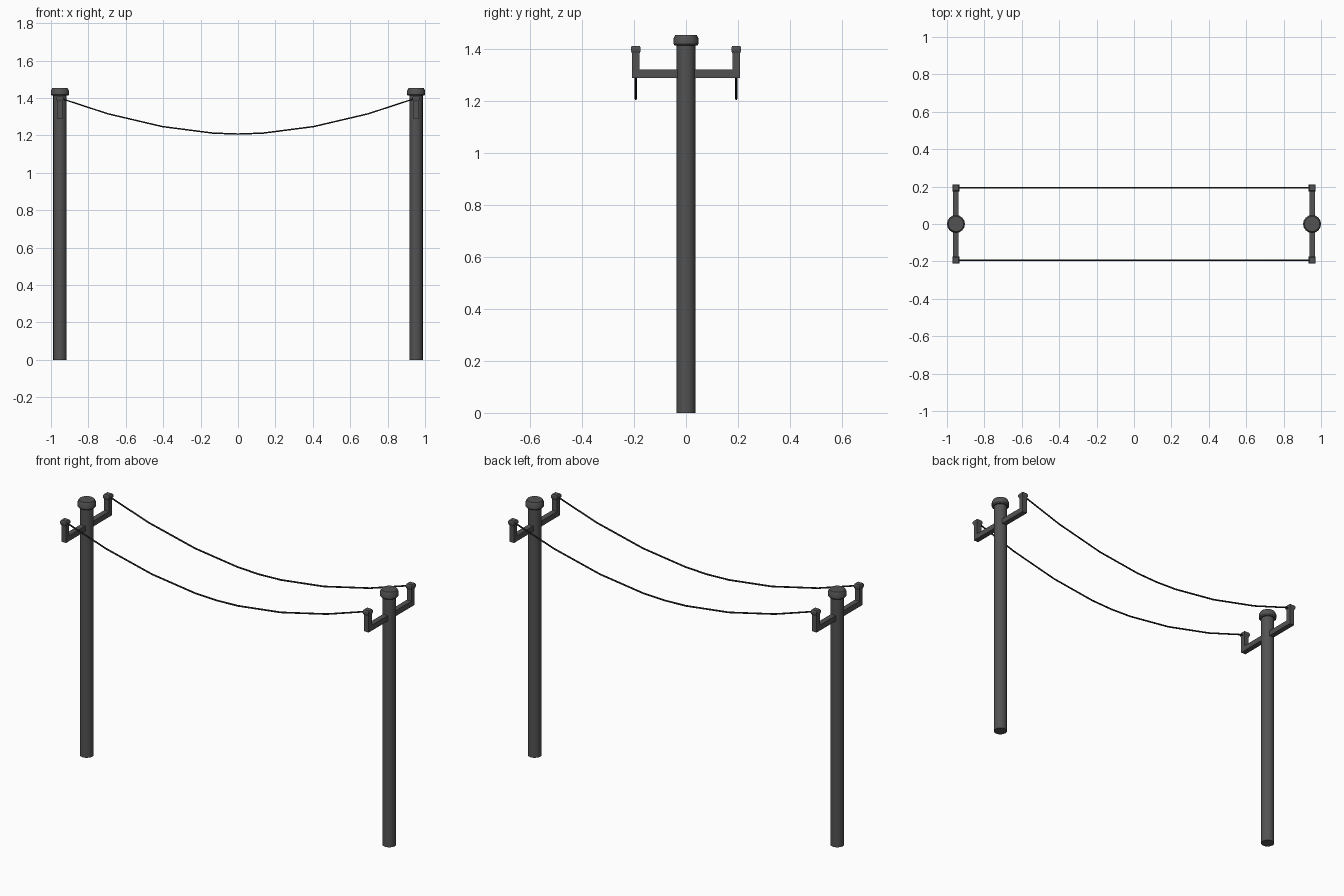
import bpy, bmesh, math

if "Cube" in bpy.data.objects:
    bpy.data.objects.remove(bpy.data.objects["Cube"])

def material(name, v):
    m = bpy.data.materials.new(name)
    m.diffuse_color = (v, v, v, 1)
    m.use_nodes = True
    m.node_tree.nodes["Principled BSDF"].inputs["Base Color"].default_value = m.diffuse_color
    return m

GREY = material("dark grey", 0.085)
BLACK = material("wire black", 0.025)
PX, WY = 0.952, 0.193   # pole x, wire y

def finish(bm, name, mat, smooth=False):
    bmesh.ops.recalc_face_normals(bm, faces=bm.faces)
    me = bpy.data.meshes.new(name)
    bm.to_mesh(me)
    bm.free()
    me.materials.append(mat)
    ob = bpy.data.objects.new(name, me)
    bpy.context.collection.objects.link(ob)
    if smooth:
        bpy.context.view_layer.objects.active = ob
        ob.select_set(True)
        bpy.ops.object.shade_smooth_by_angle(angle=math.radians(35))
        ob.select_set(False)
    return ob

def skin(bm, rings):
    """Join rings of points into a closed, capped skin."""
    vs = [[bm.verts.new(p) for p in r] for r in rings]
    n = len(vs[0])
    for a, b in zip(vs, vs[1:]):
        for i in range(n):
            j = (i + 1) % n
            bm.faces.new((a[i], a[j], b[j], b[i]))
    bm.faces.new(vs[0])
    bm.faces.new(vs[-1])

def lathe(name, x, y, profile, sides, turn=0, smooth=False):
    bm = bmesh.new()
    ang = [turn + math.tau * i / sides for i in range(sides)]
    skin(bm, [[(x + r * math.cos(a), y + r * math.sin(a), z) for a in ang]
              for r, z in profile])
    finish(bm, name, GREY, smooth)

for sx, side in ((-1, "left"), (1, "right")):
    x = sx * PX
    # Round pole and its bevelled cap
    lathe(side + "_pole", x, 0, [(0.036, 0), (0.036, 1.43)], 16, smooth=True)
    lathe(side + "_pole_cap", x, 0, [(0.043, 1.412), (0.048, 1.418),
          (0.048, 1.438), (0.041, 1.453)], 16, smooth=True)
    # U-shaped bracket: outline extruded across x
    half = [(0.207, 1.288), (0.207, 1.385), (0.179, 1.385), (0.179, 1.319)]
    outline = half + [(-y, z) for y, z in reversed(half)]
    bm = bmesh.new()
    skin(bm, [[(x + dx, y, z) for y, z in outline] for dx in (-0.015, 0.015)])
    finish(bm, side + "_bracket", GREY)
    # Square flared insulator heads
    for sy, end in ((-1, "front"), (1, "back")):
        q = math.sqrt(2)
        lathe(f"{side}_{end}_insulator", x, sy * WY,
              [(0.014 * q, 1.380), (0.019 * q, 1.392),
               (0.019 * q, 1.404), (0.015 * q, 1.411)], 4, math.pi / 4)

# Sagging wires strung between the brackets
half = [(0.952, 1.399), (0.695, 1.315), (0.405, 1.247), (0.135, 1.212)]
path = [(-x, z) for x, z in half] + [(0, 1.207)] + half[::-1]
for sy, end in ((-1, "front"), (1, "back")):
    bm = bmesh.new()
    skin(bm, [[(x, sy * WY + 0.0045 * math.cos(math.tau * i / 6),
                z + 0.0045 * math.sin(math.tau * i / 6)) for i in range(6)]
              for x, z in path])
    finish(bm, end + "_wire", BLACK, True)
